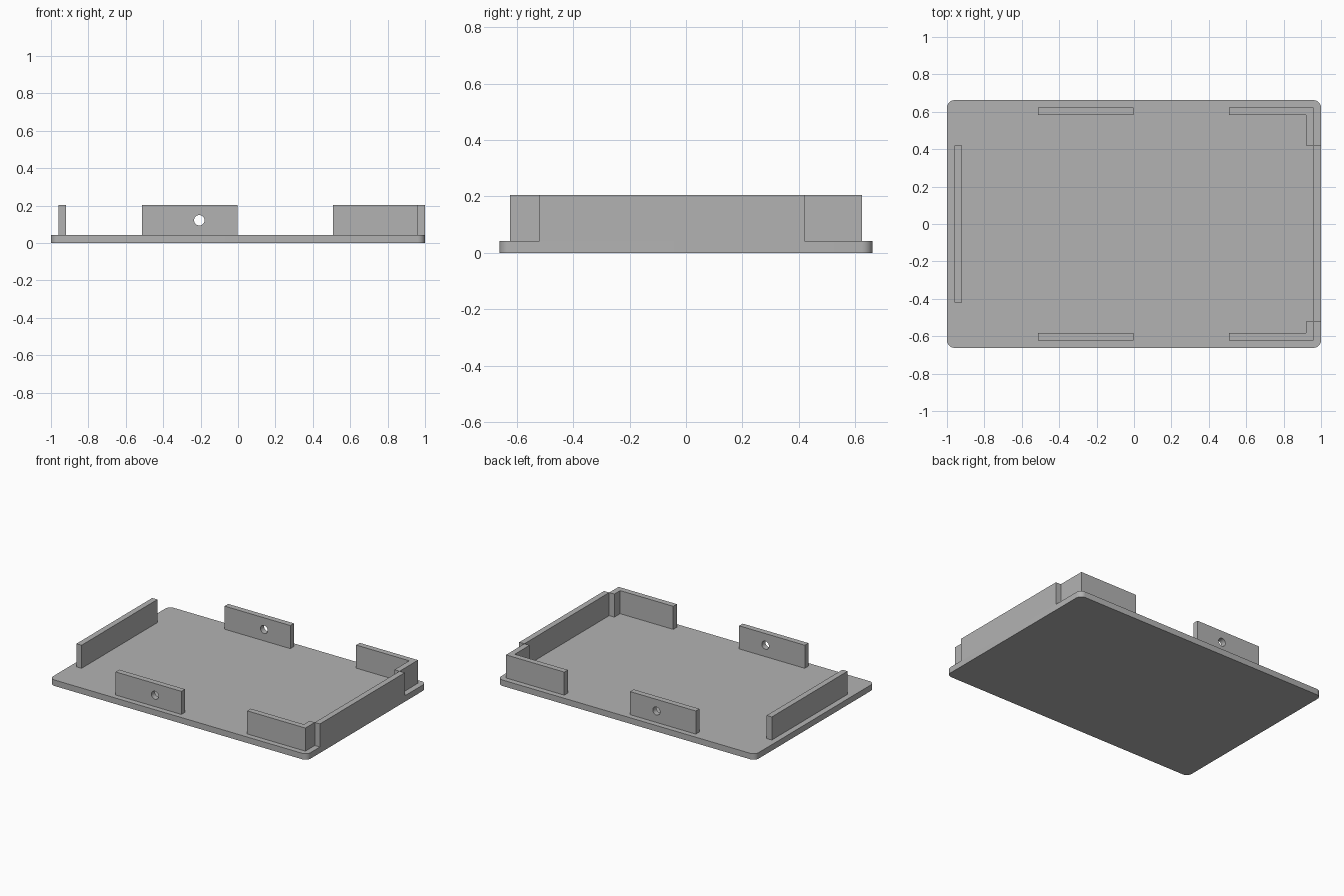
import bpy
import bmesh
import math
from mathutils import Matrix

if "Cube" in bpy.data.objects:
    bpy.data.objects.remove(bpy.data.objects["Cube"], do_unlink=True)

BASE_TOP = 0.042   # top of the base plate
WALL_TOP = 0.204   # top of every wall
GREY = (0.45, 0.45, 0.45, 1.0)

grey = bpy.data.materials.new("plain grey")
grey.use_nodes = True
grey.diffuse_color = GREY
grey.node_tree.nodes["Principled BSDF"].inputs["Base Color"].default_value = GREY


def add_object(name, bm):
    mesh = bpy.data.meshes.new(name)
    bmesh.ops.recalc_face_normals(bm, faces=bm.faces)
    bm.to_mesh(mesh)
    bm.free()
    mesh.materials.append(grey)
    obj = bpy.data.objects.new(name, mesh)
    bpy.context.collection.objects.link(obj)
    return obj


def prism(name, outline, bottom=BASE_TOP, top=WALL_TOP, corner=0):
    """Extrude a flat outline upward, optionally rounding its upright edges."""
    bm = bmesh.new()
    face = bm.faces.new([bm.verts.new((x, y, bottom)) for x, y in outline])
    new = bmesh.ops.extrude_face_region(bm, geom=[face])["geom"]
    moved = [v for v in new if isinstance(v, bmesh.types.BMVert)]
    bmesh.ops.translate(bm, verts=moved, vec=(0, 0, top - bottom))
    if corner:
        upright = [e for e in bm.edges
                   if abs(e.verts[0].co.z - e.verts[1].co.z) > 0.01]
        bmesh.ops.bevel(bm, geom=upright, offset=corner, segments=8,
                        profile=0.5, affect='EDGES')
    return add_object(name, bm)


def rectangle(x0, x1, y0, y1):
    return [(x0, y0), (x1, y0), (x1, y1), (x0, y1)]


def drill(wall, x, z, radius):
    """Cut a round hole through a wall along y."""
    bm = bmesh.new()
    bmesh.ops.create_cone(bm, cap_ends=True, segments=32, radius1=radius,
                          radius2=radius, depth=2,
                          matrix=Matrix.Translation((x, 0, z))
                          @ Matrix.Rotation(math.pi / 2, 4, 'X'))
    cutter = add_object("hole_cutter", bm)
    cutter.hide_render = True
    cut = wall.modifiers.new("screw hole", 'BOOLEAN')
    cut.operation = 'DIFFERENCE'
    cut.solver = 'EXACT'
    cut.object = cutter
    bpy.context.view_layer.objects.active = wall
    bpy.ops.object.modifier_apply(modifier=cut.name)
    bpy.data.objects.remove(cutter, do_unlink=True)


def smooth(obj):
    bpy.ops.object.select_all(action='DESELECT')
    obj.select_set(True)
    bpy.context.view_layer.objects.active = obj
    bpy.ops.object.shade_smooth_by_angle(angle=math.radians(30))


# Base plate with rounded corners
plate = prism("base_plate", rectangle(-1, 1, -0.662, 0.662),
              0, BASE_TOP, corner=0.04)
smooth(plate)

# End walls: one set in from the edge, one flush with it
prism("right_end_wall", rectangle(-0.96, -0.92, -0.42, 0.42))
prism("left_end_wall", rectangle(0.96, 1, -0.52, 0.42))

# Drilled side walls and L-shaped corner walls, front and back
for side, label, return_end in ((-1, "front", 0.52), (1, "back", 0.42)):
    inner, outer = 0.584 * side, 0.624 * side
    wall = prism(label + "_side_wall", rectangle(-0.513, -0.003, inner, outer))
    drill(wall, -0.207, 0.122, 0.028)
    smooth(wall)
    end = return_end * side
    prism(label + "_corner_wall",
          [(0.508, outer), (0.96, outer), (0.96, end),
           (0.92, end), (0.92, inner), (0.508, inner)])
